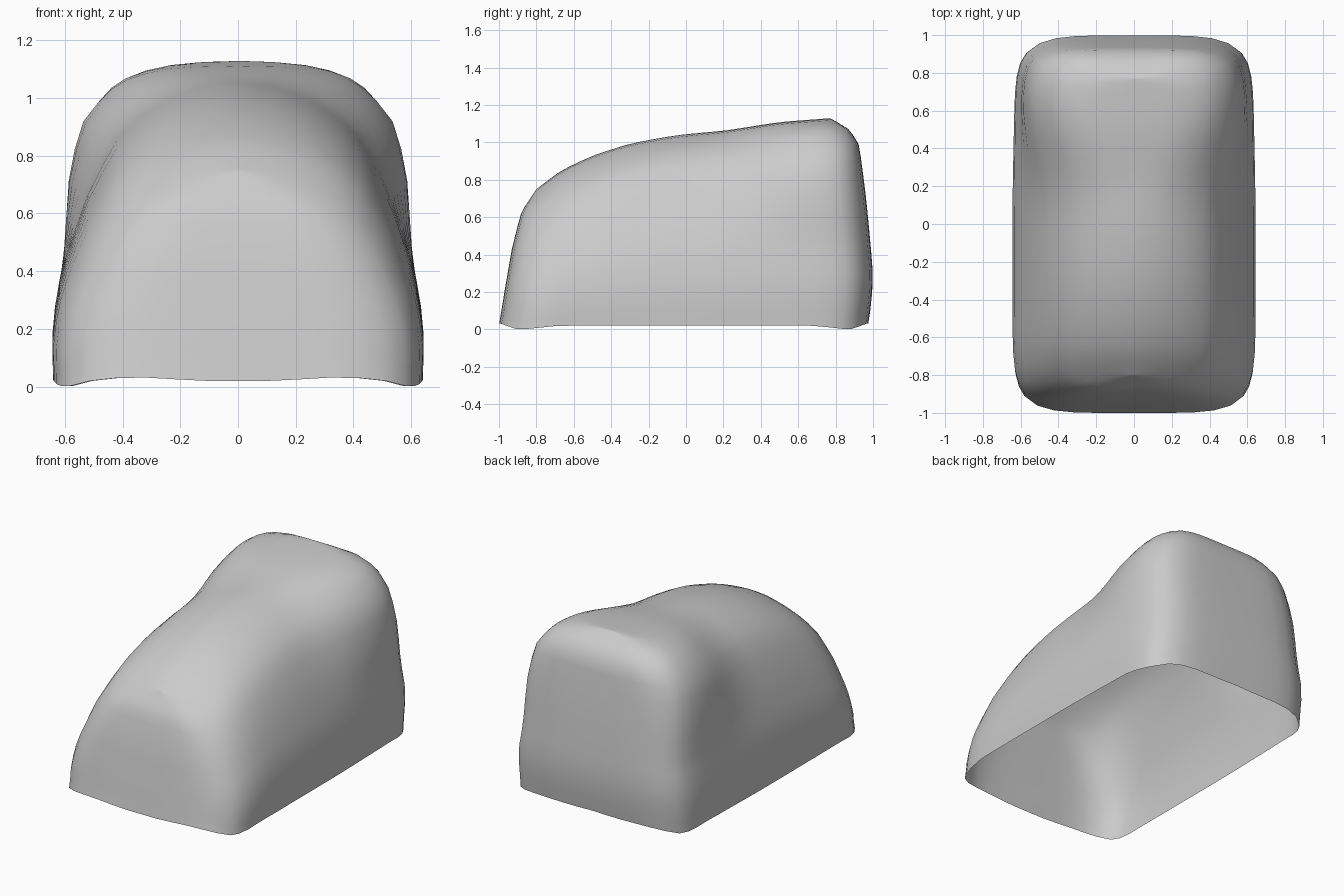
import bpy, bmesh

if "Cube" in bpy.data.objects:
    bpy.data.objects.remove(bpy.data.objects["Cube"])


def lerp_table(t, table):
    # piecewise-linear lookup
    if t <= table[0][0]:
        return table[0][1]
    for (a, va), (b, vb) in zip(table, table[1:]):
        if t <= b:
            return va + (vb - va) * (t - a) / (b - a)
    return table[-1][1]


# Ridge height along the length
RIDGE = [(-1, .62), (-.88, .70), (-.8, .75), (-.67, .85), (-.5, .93), (-.3, .995),
         (-.05, 1.04), (.22, 1.065), (.5, 1.11), (.77, 1.13), (1, 1.125)]
# Front and back faces: y against relative height
FRONT = [(0, -1), (.3, -.97), (.65, -.93), (.9, -.88), (1, -.8)]
BACK = [(0, .975), (.12, .995), (.25, 1), (.6, .965), (.88, .925), (.95, .87), (1, .77)]
# Half widths against relative height for the front dome and the rear arch
DOME = [(0, .64), (.15, .645), (.3, .63), (.42, .598), (.63, .525), (.82, .425),
        (.9, .335), (.96, .22), (.99, .11), (1, 0)]
ARCH = [(0, .63), (.15, .635), (.25, .63), (.37, .605), (.62, .595), (.81, .555),
        (.94, .43), (.98, .32), (.995, .23), (1, 0)]
LEVELS = [0, .07, .15, .25, .34, .42, .52, .63, .73, .82, .88, .92, .95, .975, .99, .996, 1]


def outline(nx=12, ny=20, a=5, b=10):
    # unit rounded rectangle, projected from a square
    sq = [(-1 + 2 * i / nx, -1) for i in range(nx)]
    sq += [(1, -1 + 2 * i / ny) for i in range(ny)]
    sq += [(1 - 2 * i / nx, 1) for i in range(nx)]
    sq += [(-1, 1 - 2 * i / ny) for i in range(ny)]
    pts = []
    for x, y in sq:
        lo, hi = 0, 1.01
        for _ in range(30):
            r = (lo + hi) / 2
            if abs(r * x) ** a + abs(r * y) ** b > 1:
                hi = r
            else:
                lo = r
        pts.append((x * lo, y * lo))
    return pts


def smooth(t):
    t = max(0, min(1, t))
    return t * t * (3 - 2 * t)


def shell_point(u, v, s):
    yf, yb = lerp_table(s, FRONT), lerp_table(s, BACK)
    y = (yf + yb) / 2 + v * (yb - yf) / 2
    k = smooth((y - .02) / .68)
    w = lerp_table(s, DOME) * (1 - k) + lerp_table(s, ARCH) * k
    x = u * w
    # gently wavy rim, lowest at the corners
    base = .02 + .012 * smooth(1 - abs(abs(u) - .55) / .4)
    base *= 1 - smooth((abs(u) - .75) / .2) * smooth((abs(y) - .65) / .25)
    if y > .93:
        base += .015 * (1 - smooth(abs(u) / .6))
    return (x, y, base + s * (lerp_table(y, RIDGE) - base))


# Open-bottomed shell lofted from rings
bm = bmesh.new()
loop = outline()
rings = [[bm.verts.new(shell_point(u, v, s)) for u, v in loop] for s in LEVELS]
n = len(loop)
for lower, upper in zip(rings, rings[1:]):
    for i in range(n):
        j = (i + 1) % n
        bm.faces.new((lower[i], lower[j], upper[j], upper[i]))
bmesh.ops.remove_doubles(bm, verts=bm.verts, dist=.0005)

# Soften the surface without moving the rim
inner = [v for v in bm.verts if not v.is_boundary]
for _ in range(2):
    bmesh.ops.smooth_vert(bm, verts=inner, factor=.25,
                          use_axis_x=True, use_axis_y=True, use_axis_z=True)
bmesh.ops.recalc_face_normals(bm, faces=bm.faces)
for f in bm.faces:
    f.smooth = True
mesh = bpy.data.meshes.new("shell_cover")
bm.to_mesh(mesh)
bm.free()
bpy.context.collection.objects.link(bpy.data.objects.new("shell_cover", mesh))
